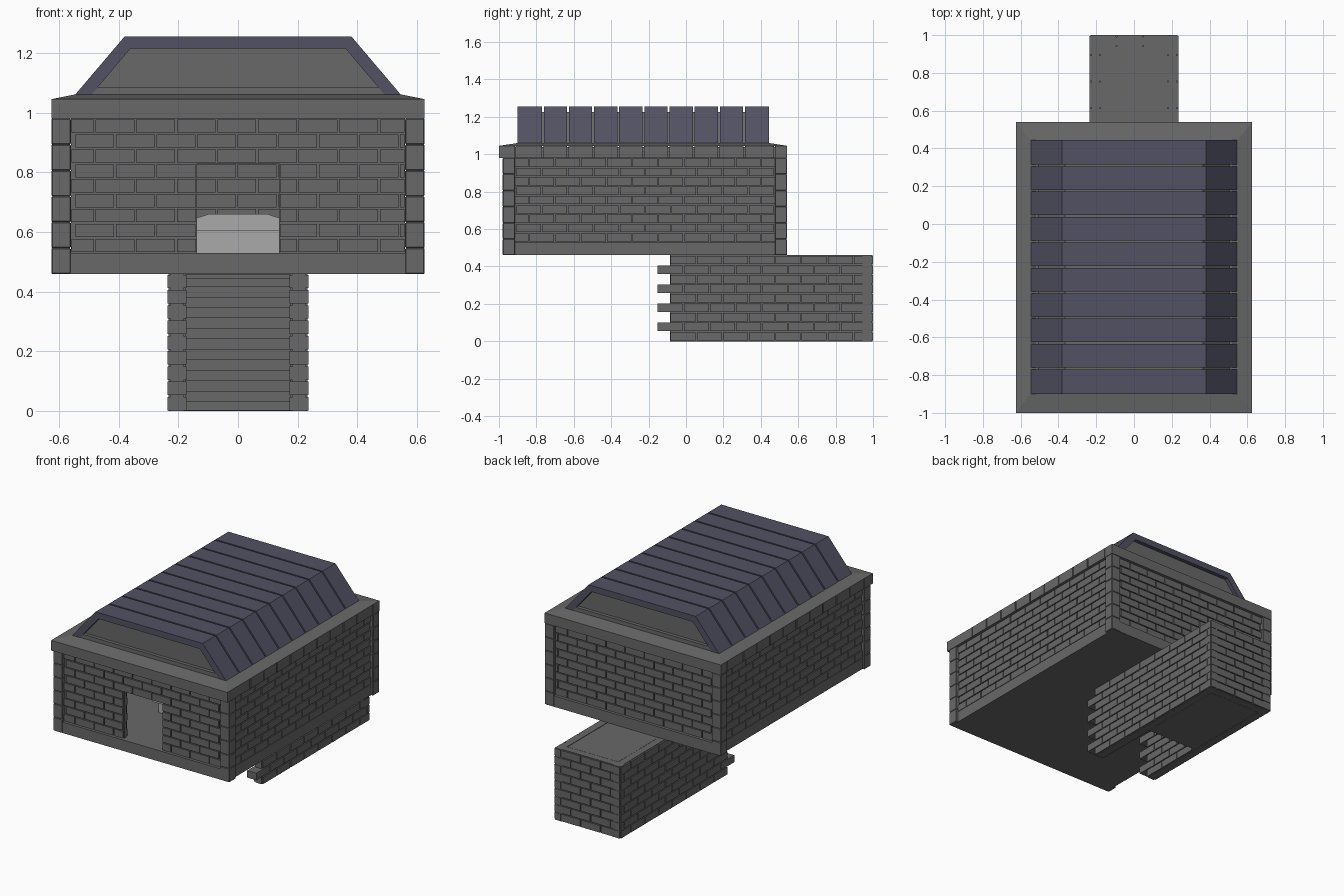
import bpy, bmesh

if "Cube" in bpy.data.objects:
    bpy.data.objects.remove(bpy.data.objects["Cube"])


def material(name, r, g, b):
    m = bpy.data.materials.new(name)
    m.diffuse_color = (r, g, b, 1)
    m.use_nodes = True
    m.node_tree.nodes["Principled BSDF"].inputs["Base Color"].default_value = m.diffuse_color
    return m


STONE = material("dark_stone", 0.14, 0.14, 0.14)
SLATE = material("slate", 0.083, 0.083, 0.125)
PALE = material("pale_stone", 0.4, 0.4, 0.4)


def finish(name, bm, mat):
    bmesh.ops.recalc_face_normals(bm, faces=bm.faces)
    me = bpy.data.meshes.new(name)
    bm.to_mesh(me)
    bm.free()
    ob = bpy.data.objects.new(name, me)
    bpy.context.collection.objects.link(ob)
    me.materials.append(mat)
    return ob


def prism(bm, profile, y0, y1):
    """Extrude an xz outline along y."""
    a = [bm.verts.new((x, y0, z)) for x, z in profile]
    b = [bm.verts.new((x, y1, z)) for x, z in profile]
    bm.faces.new(a)
    bm.faces.new(b[::-1])
    for i in range(len(a)):
        j = (i + 1) % len(a)
        bm.faces.new((a[i], b[i], b[j], a[j]))


def box(bm, x0, x1, y0, y1, z0, z1):
    prism(bm, [(x0, z0), (x1, z0), (x1, z1), (x0, z1)], y0, y1)


def boxes(name, items, mat=STONE, bevel=0):
    bm = bmesh.new()
    for b in items:
        box(bm, *b)
    ob = finish(name, bm, mat)
    if bevel:
        mod = ob.modifiers.new("bevel", 'BEVEL')
        mod.width = bevel
        mod.segments = 1
    return ob


def brick_wall(name, axis, t0, t1, u0, u1, z0, z1, rows, length, hole=None, teeth=0, phase=0, gap=0.006):
    """Running-bond bricks on both faces of a thin core; hole = (u0, u1, rows high)."""
    out = []

    def put(a, b, c, d, thin=0.0):
        t = (t0 + thin, t1 - thin)
        out.append((a, b, *t, c, d) if axis == 'x' else (*t, a, b, c, d))

    h = (z1 - z0) / rows
    g = gap / 2
    for r in range(rows):
        u = u0 - phase - (length / 2 if r % 2 else 0)
        start = u0 - teeth if r % 2 else u0
        while u < u1 - 1e-4:
            a, b = max(u, start), min(u + length, u1)
            spans = [(a, b)]
            if hole and r < hole[2]:
                spans = [(a, min(b, hole[0])), (max(a, hole[1]), b)]
            for p, q in spans:
                if q - p > 0.012:
                    put(p + g, q - g, z0 + r * h + g, z0 + (r + 1) * h - g)
            u += length
    c = 0.01
    if hole:
        top = z0 + hole[2] * h
        put(u0, hole[0], z0, top, c)
        put(hole[1], u1, z0, top, c)
        put(u0, u1, top, z1, c)
    else:
        put(u0, u1, z0, z1, c)
    return boxes(name, out)


# Upper chamber: brick panels, doorway in the front
brick_wall("front_wall", 'x', -0.965, -0.92, -0.56, 0.56, 0.53, 0.98, 9, 0.136,
           (-0.138, 0.138, 6), phase=0.056)
brick_wall("back_wall", 'x', 0.48, 0.525, -0.56, 0.56, 0.53, 0.98, 9, 0.136, phase=0.056)
for side, s in (("left", -1), ("right", 1)):
    t = sorted((s * 0.565, s * 0.61))
    brick_wall(side + "_wall", 'y', *t, -0.92, 0.48, 0.53, 0.98, 9, 0.138, phase=0.058)

# Floor slab forms the plinth band
boxes("floor_plinth", [(-0.61, 0.61, -0.978, 0.538, 0.46, 0.53)])

# Corner piers of stacked blocks around a solid core
piers, cores = [], []
n, h = 6, 0.52 / 6
for x0, x1 in ((-0.625, -0.56), (0.56, 0.625)):
    for y0, y1 in ((-0.98, -0.915), (0.475, 0.54)):
        cores.append((x0 + 0.003, x1 - 0.003, y0 + 0.003, y1 - 0.003, 0.465, 0.98))
        for i in range(n):
            piers.append((x0, x1, y0, y1, 0.46 + i * h, 0.46 + (i + 1) * h))
boxes("corner_piers", piers, bevel=0.003)
boxes("pier_cores", cores)

# Cornice: solid ends, separate blocks along the sides
Y0, PITCH = -0.90, 0.1345
cornice = [(-0.625, 0.625, -1.0, -0.915, 0.98, 1.045), (-0.625, 0.625, 0.475, 0.54, 0.98, 1.045)]
for x0, x1, c0, c1 in ((-0.625, -0.56, -0.61, -0.56), (0.56, 0.625, 0.56, 0.61)):
    cornice.append((c0, c1, -0.915, 0.475, 0.98, 1.04))
    edges = [-0.915] + [Y0 + PITCH * i for i in range(1, 10)] + [0.475]
    for a, b in zip(edges, edges[1:]):
        cornice.append((x0, x1, a + 0.004, b - 0.004, 0.98, 1.045))
boxes("cornice", cornice)

# Sloping cap from the cornice up to the roof foot
bm = bmesh.new()
low = [bm.verts.new(p) for p in ((-.625, -1, 1.045), (.625, -1, 1.045), (.625, .54, 1.045), (-.625, .54, 1.045))]
top = [bm.verts.new(p) for p in ((-.55, -.9, 1.06), (.55, -.9, 1.06), (.55, .445, 1.06), (-.55, .445, 1.06))]
for i in range(4):
    j = (i + 1) % 4
    bm.faces.new((low[i], low[j], top[j], top[i]))
bm.faces.new(top)
bm.faces.new(low[::-1])
finish("cornice_cap", bm, STONE)

# Roof: ten hipped slate bands over a recessed slate lining and stone core
arch = [(-0.55, 1.055), (-0.38, 1.255), (0.38, 1.255), (0.55, 1.055),
        (0.495, 1.055), (0.36, 1.215), (-0.36, 1.215), (-0.495, 1.055)]
bm = bmesh.new()
for i in range(10):
    y = Y0 + PITCH * i
    prism(bm, arch, y + (0.005 if i else 0), y + PITCH - (0.005 if i < 9 else 0))
finish("roof_bands", bm, SLATE)
bm = bmesh.new()
prism(bm, [(-0.51, 1.055), (-0.365, 1.225), (0.365, 1.225), (0.51, 1.055)], -0.875, 0.42)
finish("roof_core", bm, STONE)
bm = bmesh.new()
for a, b in ((-0.897, -0.87), (0.415, 0.442)):
    prism(bm, [(-0.54, 1.055), (-0.47, 1.085), (0.47, 1.085), (0.54, 1.055)], a, b)
finish("gable_sills", bm, STONE)

# Stone chest inside, with a ridged lid
boxes("chest", [(-0.18, 0.18, -0.55, 0.15, 0.53, 0.605)], PALE)
bm = bmesh.new()
prism(bm, [(-0.2, 0.605), (0.2, 0.605), (0.2, 0.627), (0.1, 0.66), (-0.1, 0.66), (-0.2, 0.627)], -0.58, 0.18)
finish("chest_lid", bm, PALE)

# Lower passage: toothed brick side walls, brick end wall and ceiling
for side, s in (("left", -1), ("right", 1)):
    t = sorted((s * 0.172, s * 0.236))
    brick_wall("passage_" + side + "_wall", 'y', *t, -0.085, 0.997, 0, 0.46, 9, 0.14, teeth=0.07)
brick_wall("passage_end_wall", 'x', 0.935, 1.0, -0.233, 0.233, 0, 0.46, 9, 0.14)
boxes("passage_ceiling", [(-0.178, 0.178, -0.02, 0.94, 0.445, 0.458)])

# Stairs climbing to the rear of the passage
steps, rise, run = 13, 0.035, 0.045
boxes("stairs", [(-0.178, 0.178, 0.35 + i * run, 0.35 + (i + 1) * run, 0.002, (i + 1) * rise - 0.002)
                 for i in range(steps)])
